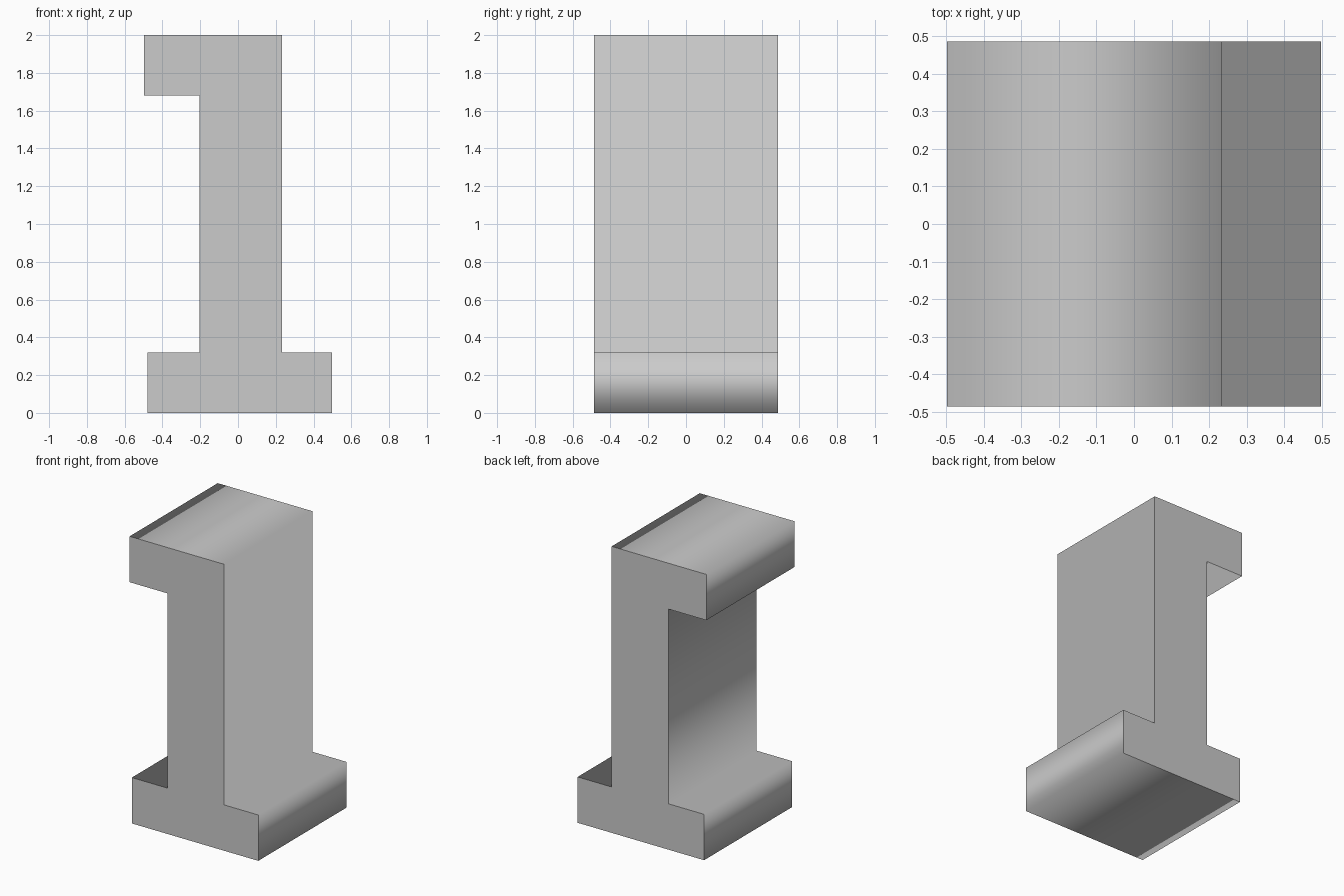
import bpy
import bmesh

# Remove the default cube only
cube = bpy.data.objects.get("Cube")
if cube:
    bpy.data.objects.remove(cube, do_unlink=True)

# Single light grey material
grey = (0.6, 0.6, 0.6, 1.0)
mat = bpy.data.materials.new("light_grey")
mat.use_nodes = True
mat.diffuse_color = grey
for node in mat.node_tree.nodes:
    if node.type == 'BSDF_PRINCIPLED':
        node.inputs["Base Color"].default_value = grey

# Main dimensions
half_depth = 0.486
height = 2.0
edge = 0.497
foot_left, foot_top = -0.48, 0.32
stem_left, stem_right = -0.205, 0.234
arm_bottom = 1.68

# Outline in the x-z plane: foot, stem and overhanging arm
outline = [
    (foot_left, 0), (edge, 0), (edge, foot_top),
    (stem_right, foot_top), (stem_right, height), (-edge, height),
    (-edge, arm_bottom), (stem_left, arm_bottom),
    (stem_left, foot_top), (foot_left, foot_top),
]

# Extrude the outline from front to back
bm = bmesh.new()
front = bm.faces.new([bm.verts.new((x, -half_depth, z)) for x, z in outline])
extruded = bmesh.ops.extrude_face_region(bm, geom=[front], use_keep_orig=True)
back_verts = [v for v in extruded["geom"] if isinstance(v, bmesh.types.BMVert)]
bmesh.ops.translate(bm, verts=back_verts, vec=(0, 2 * half_depth, 0))
bmesh.ops.recalc_face_normals(bm, faces=bm.faces)

# Flat end caps with sharp rims, smooth shading around the sides
for face in bm.faces:
    is_cap = abs(face.normal.y) > 0.5
    face.smooth = not is_cap
    if is_cap:
        for rim in face.edges:
            rim.smooth = False

mesh = bpy.data.meshes.new("footed_column")
bm.to_mesh(mesh)
bm.free()
mesh.materials.append(mat)
column = bpy.data.objects.new("footed_column", mesh)
bpy.context.scene.collection.objects.link(column)
